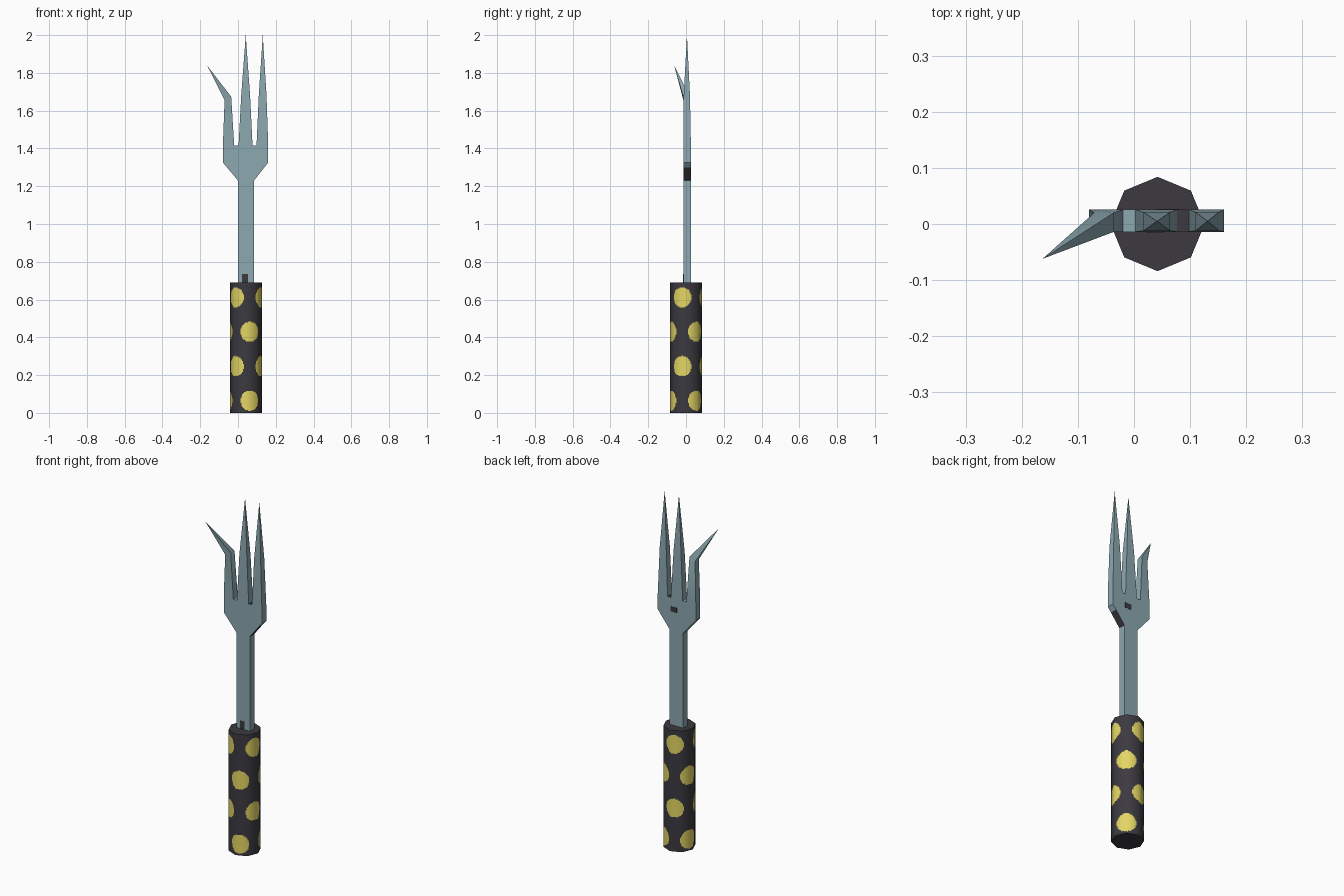
import bpy, bmesh, math
from mathutils import Vector

if "Cube" in bpy.data.objects:
    bpy.data.objects.remove(bpy.data.objects["Cube"])

def material(name, rgb):
    m = bpy.data.materials.new(name)
    m.diffuse_color = (*rgb, 1)
    m.use_nodes = True
    m.node_tree.nodes["Principled BSDF"].inputs["Base Color"].default_value = m.diffuse_color
    return m

STEEL = material("blue grey steel", (0.262, 0.392, 0.434))
DARK = material("charcoal", (0.045, 0.042, 0.051))
YELLOW = material("yellow", (0.775, 0.672, 0.127))

def finish(bm, name, mats):
    bmesh.ops.recalc_face_normals(bm, faces=bm.faces)
    mesh = bpy.data.meshes.new(name)
    bm.to_mesh(mesh)
    bm.free()
    for m in mats:
        mesh.materials.append(m)
    ob = bpy.data.objects.new(name, mesh)
    bpy.context.collection.objects.link(ob)
    return ob

# Handle: octagonal grip, finely divided so staggered round dots can be coloured
CX, R, H = 0.042, 0.084, 0.69
SUB, ROWS = 12, 130
corners = [Vector((CX + R * math.sin(math.radians(45 * i)), -R * math.cos(math.radians(45 * i)), 0))
           for i in range(9)]
ring = [corners[i].lerp(corners[i + 1], j / SUB) for i in range(8) for j in range(SUB)]
N = len(ring)

def is_dot(deg, z):
    for row in range(4):
        first = 15 if row % 2 == 0 else 75      # three dots per row, staggered
        for k in range(3):
            d = (deg - first - 120 * k + 180) % 360 - 180
            if math.hypot(d / 37, (z - 0.065 - 0.182 * row) / 0.053) < 1:
                return True
    return False

bm = bmesh.new()
grid = [[bm.verts.new((p.x, p.y, H * r / ROWS)) for p in ring] for r in range(ROWS + 1)]
for r in range(ROWS):
    for c in range(N):
        d = (c + 1) % N
        f = bm.faces.new((grid[r][c], grid[r][d], grid[r + 1][d], grid[r + 1][c]))
        f.material_index = int(is_dot((c + 0.5) * 360 / N, (r + 0.5) * H / ROWS))
bm.faces.new(grid[0][::-1])
bm.faces.new(grid[-1])
handle = finish(bm, "handle", [DARK, YELLOW])
# round shading on the sides, flat ends
me = handle.data
normals = [None] * len(me.loops)
for p in me.polygons:
    p.use_smooth = True
    for li in p.loop_indices:
        co = me.vertices[me.loops[li].vertex_index].co
        n = p.normal if p.loop_total > 4 else Vector((co.x - CX, co.y, 0)).normalized()
        normals[li] = tuple(n)
me.normals_split_custom_set(normals)

# Fork: shaft and head from one outline, then tines extruded from the top faces
Y0, Y1 = -0.014, 0.026
TOP = 1.415
outline = [(0, 0.68), (0.085, 0.68), (0.085, 1.23), (0.14, 1.30), (0.16, 1.325),
           (0.16, TOP), (0.098, TOP), (0.077, TOP), (0.003, TOP), (-0.02, TOP),
           (-0.08, TOP), (-0.08, 1.325), (0, 1.23)]
bm = bmesh.new()
front = [bm.verts.new((x, Y0, z)) for x, z in outline]
back = [bm.verts.new((x, Y1, z)) for x, z in outline]
bm.faces.new(front)
bm.faces.new(back[::-1])
sides = []
for i in range(len(outline)):
    j = (i + 1) % len(outline)
    sides.append(bm.faces.new((front[j], front[i], back[i], back[j])))
sides[2].material_index = 1     # dark shoulder
sides[6].material_index = 1     # dark gap between two tines

# side index: (knee left x,z), (knee right x,z), knee y range, tip
tines = {
    5: ((0.110, 1.68), (0.151, 1.68), (-0.012, 0.021), (0.131, 0.005, 2.0)),
    7: ((0.017, 1.68), (0.064, 1.68), (-0.012, 0.021), (0.041, 0.005, 2.0)),
    9: ((-0.071, 1.656), (-0.036, 1.674), (-0.014, 0.020), (-0.163, -0.062, 1.838)),
}
for idx, (left, right, ys, tip) in tines.items():
    face = bmesh.ops.extrude_discrete_faces(bm, faces=[sides[idx]])["faces"][0]
    mid = face.calc_center_median()
    for v in face.verts:
        x, z = left if v.co.x < mid.x else right
        v.co = (x, ys[0] if v.co.y < mid.y else ys[1], z)
    face = bmesh.ops.extrude_discrete_faces(bm, faces=[face])["faces"][0]
    bmesh.ops.pointmerge(bm, verts=list(face.verts), merge_co=tip)
fork = finish(bm, "fork_head_and_shaft", [STEEL, DARK])
bpy.context.view_layer.objects.active = fork
fork.select_set(True)
bpy.ops.object.shade_smooth_by_angle(angle=math.radians(35))

# Small dark marks as thin plates
def plate(name, x0, x1, z0, z1, y0, y1):
    bm = bmesh.new()
    bmesh.ops.create_cube(bm, size=1)
    for v in bm.verts:
        v.co = (x1 if v.co.x > 0 else x0, y1 if v.co.y > 0 else y0, z1 if v.co.z > 0 else z0)
    return finish(bm, name, [DARK])

plate("shaft_base_mark", 0.022, 0.052, 0.69, 0.735, Y0 - 0.001, Y0 + 0.001)
plate("head_back_mark", 0.04, 0.08, 1.335, 1.365, Y1 - 0.001, Y1 + 0.001)
